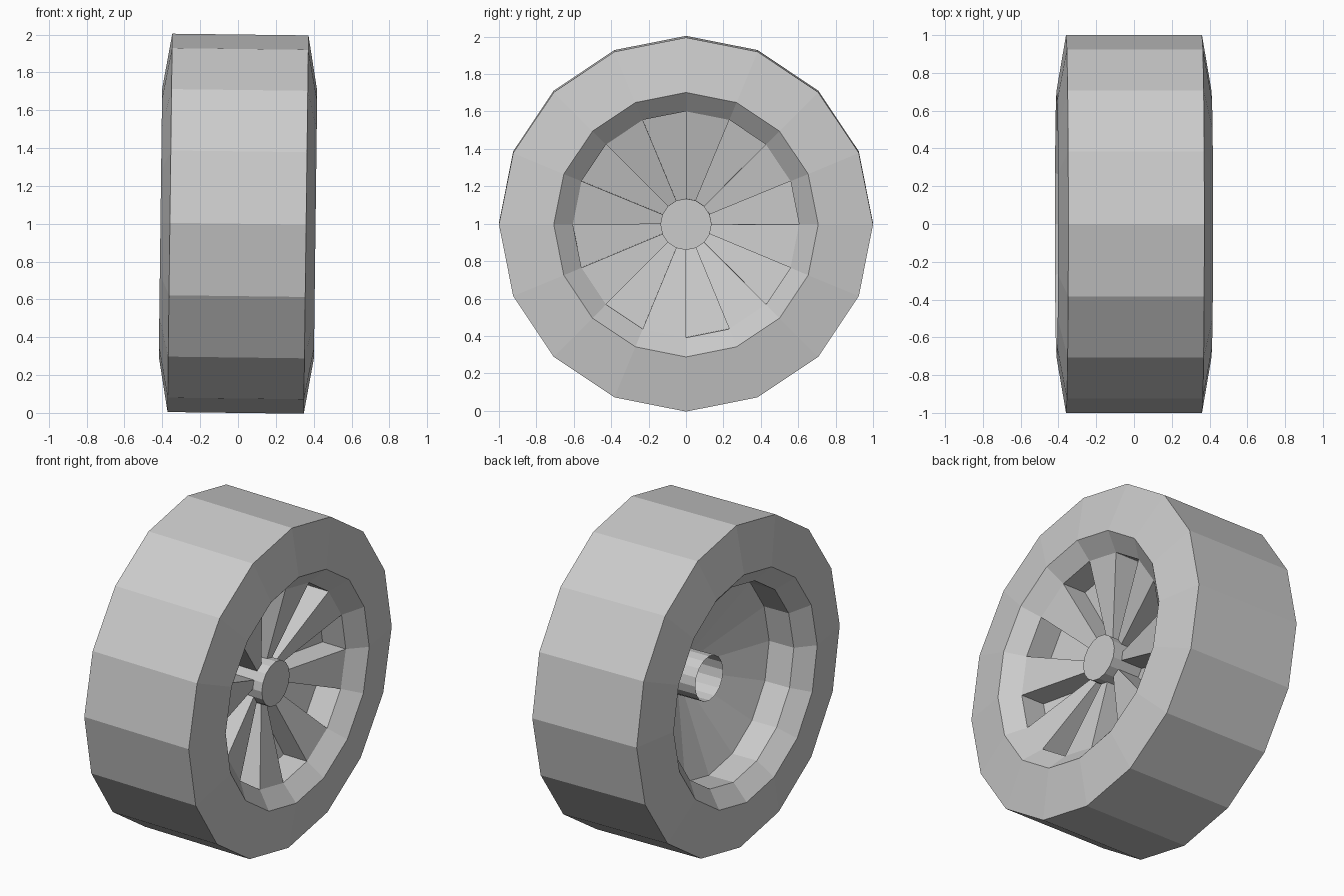
import bpy
import bmesh
from math import pi, cos, sin
from mathutils import Matrix

old = bpy.data.objects.get("Cube")
if old:
    bpy.data.objects.remove(old, do_unlink=True)

SIDES = 16
STEP = 2 * pi / SIDES
TILT = 0.0125  # slight lean of the wheel towards +x at the top

grey = bpy.data.materials.new("plain_grey")
grey.use_nodes = True
grey.diffuse_color = (0.6, 0.6, 0.6, 1)
grey.node_tree.nodes["Principled BSDF"].inputs["Base Color"].default_value = (0.6, 0.6, 0.6, 1)


def ring(bm, profile, k):
    """One copy of the (x, radius) profile at angle step k around the x axis."""
    a = k * STEP
    return [bm.verts.new((x, r * cos(a), r * sin(a))) for x, r in profile]


def bridge(bm, a, b, closed):
    n = len(a)
    for i in range(n if closed else n - 1):
        j = (i + 1) % n
        bm.faces.new((a[i], a[j], b[j], b[i]))


def finish(name, bm):
    bmesh.ops.recalc_face_normals(bm, faces=bm.faces)
    bm.transform(Matrix.Translation((0, 0, 1)) @ Matrix.Rotation(TILT, 4, 'Y'))
    mesh = bpy.data.meshes.new(name)
    bm.to_mesh(mesh)
    bm.free()
    mesh.materials.append(grey)
    obj = bpy.data.objects.new(name, mesh)
    bpy.context.collection.objects.link(obj)
    return obj


def lathe(name, profile, closed=True, cap=False):
    bm = bmesh.new()
    rings = [ring(bm, profile, k) for k in range(SIDES)]
    for k in range(SIDES):
        bridge(bm, rings[k], rings[(k + 1) % SIDES], closed)
    if cap:
        bm.faces.new([r[-1] for r in rings])
    return finish(name, bm)


# Tyre with bevelled rim lips and the dished wheel disc
lathe("tyre_and_disc", [
    (-0.36, 1), (0.36, 1), (0.41, 0.707), (0.32, 0.605),
    (0.16, 0.605), (0.05, 0.13), (0.02, 0.13),
    (-0.15, 0.605), (-0.32, 0.605), (-0.41, 0.707)])

# Hub tube, closed on the outer side and open at the back
lathe("hub", [(-0.16, 0.137), (0.26, 0.137)], closed=False, cap=True)

# Eight wedge spokes filling every second segment
spoke = [(0.32, 0.605), (0.195, 0.125), (0.04, 0.125), (0.15, 0.605)]
bm = bmesh.new()
for k in range(1, SIDES, 2):
    a, b = ring(bm, spoke, k), ring(bm, spoke, k + 1)
    bridge(bm, a, b, True)
    bm.faces.new(a)
    bm.faces.new(b)
finish("spokes", bm)
